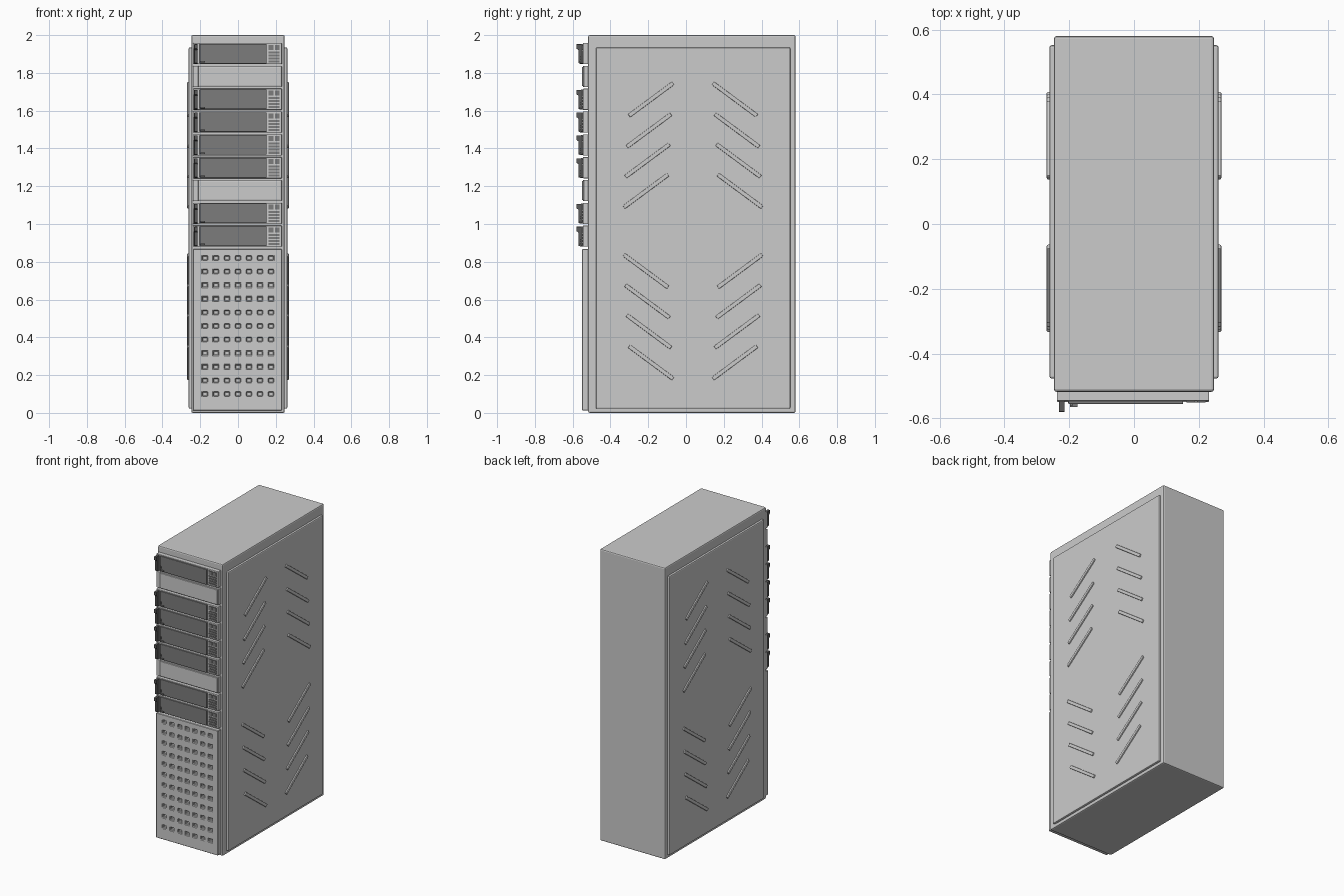
import bpy, bmesh, math
from mathutils import Matrix, Vector

if "Cube" in bpy.data.objects:
    bpy.data.objects.remove(bpy.data.objects["Cube"])


def mat(name, v):
    m = bpy.data.materials.new(name)
    m.diffuse_color = (v, v, v, 1)
    m.use_nodes = True
    m.node_tree.nodes["Principled BSDF"].inputs["Base Color"].default_value = m.diffuse_color
    return m


DARK = mat("dark_grey", 0.2)
BLACK = mat("handle_grey", 0.1)


def finish(name, bm, bevel=0, material=None):
    me = bpy.data.meshes.new(name)
    bm.to_mesh(me)
    bm.free()
    ob = bpy.data.objects.new(name, me)
    bpy.context.collection.objects.link(ob)
    if material:
        me.materials.append(material)
    if bevel:
        b = ob.modifiers.new("bevel", "BEVEL")
        b.width, b.segments, b.limit_method = bevel, 2, "ANGLE"
    return ob


def add_box(bm, x, y, z):
    c = Vector([(a + b) / 2 for a, b in (x, y, z)])
    s = [b - a for a, b in (x, y, z)]
    bmesh.ops.create_cube(bm, size=1, matrix=Matrix.Translation(c) @ Matrix.Diagonal((*s, 1)))


def boxes(name, items, bevel=0, material=None):
    bm = bmesh.new()
    for it in items:
        add_box(bm, *it)
    return finish(name, bm, bevel, material)


# Cabinet
boxes("cabinet_body", [((-0.247, 0.247), (-0.518, 0.58), (0, 2))], 0.008)

# Raised side panels
for side, s in (("left", -1), ("right", 1)):
    boxes(side + "_side_panel",
          [(tuple(sorted((s * 0.24, s * 0.261))), (-0.477, 0.552), (0.022, 1.935))], 0.007)

# Slanted side ribs, four per quadrant, mirrored in y, z and x
CY, CZ = 0.037, 0.963
RIBS = ((0.249, 0.212), (0.241, 0.373), (0.233, 0.532), (0.222, 0.696))
for side, s in (("left", -1), ("right", 1)):
    bm = bmesh.new()
    for sy in (-1, 1):
        for sz in (-1, 1):
            for dy, dz in RIBS:
                m = (Matrix.Translation((s * 0.263, CY + sy * dy, CZ + sz * dz))
                     @ Matrix.Rotation(-sy * sz * math.radians(36.5), 4, "X")
                     @ Matrix.Diagonal((0.013, 0.29, 0.021, 1)))
                bmesh.ops.create_cube(bm, size=1, matrix=m)
    finish(side + "_side_ribs", bm, 0.004)

# Perforated lower front panel
panel = boxes("lower_front_panel", [((-0.238, 0.232), (-0.55, -0.515), (0.012, 0.868))])
cutter = boxes("hole_cutter", [((x - 0.014, x + 0.014), (-0.57, -0.532), (z - 0.011, z + 0.011))
                               for x in [-0.175 + 0.0583 * i for i in range(7)]
                               for z in [0.1 + 0.072 * j for j in range(11)]])
cutter.hide_render = True
mod = panel.modifiers.new("holes", "BOOLEAN")
mod.operation, mod.solver, mod.object = "DIFFERENCE", "EXACT", cutter
bpy.context.view_layer.objects.active = panel
bpy.ops.object.modifier_apply(modifier="holes")
bpy.data.objects.remove(cutter)
bev = panel.modifiers.new("bevel", "BEVEL")
bev.width, bev.segments, bev.limit_method = 0.003, 1, "ANGLE"

# Handle: side profile with a hooked latch at the top, extruded in x
HANDLE = ((-0.53, 0.05), (-0.58, 0.05), (-0.58, 0.026), (-0.57, 0.02),
          (-0.57, -0.05), (-0.56, -0.054), (-0.53, -0.054))


def handle(name, zc):
    bm = bmesh.new()
    f = bm.faces.new([bm.verts.new((-0.232, y, zc + z)) for y, z in HANDLE])
    ext = bmesh.ops.extrude_face_region(bm, geom=[f])["geom"]
    bmesh.ops.translate(bm, vec=(0.018, 0, 0),
                        verts=[v for v in ext if isinstance(v, bmesh.types.BMVert)])
    bmesh.ops.recalc_face_normals(bm, faces=bm.faces)
    finish(name, bm, 0.002, BLACK)


# Stack of nine bays: seven drives and two blanks
for i in range(9):
    zc = 1.902 - 0.1208 * i
    z0, z1 = zc - 0.056, zc + 0.056
    n = str(i + 1)
    if i in (1, 6):
        boxes("blank_bay_" + n, [((-0.238, -0.21), (-0.545, -0.51), (z0, z1)),
                                 ((-0.207, 0.225), (-0.55, -0.51), (z0 + 0.005, z1 - 0.005)),
                                 ((-0.22, 0.232), (-0.542, -0.51), (z0, z1))], 0.003)
        continue
    boxes("drive_bezel_" + n, [((-0.238, 0.232), (-0.546, -0.51), (z0, z1))], 0.003)
    boxes("drive_face_" + n, [((-0.203, 0.152), (-0.556, -0.53), (z0 + 0.004, z1 - 0.004))],
          0.003, DARK)
    boxes("drive_tab_" + n, [((-0.198, -0.174), (-0.565, -0.54), (z0 + 0.008, z0 + 0.016)),
                             ((-0.198, -0.19), (-0.562, -0.54), (z0 + 0.026, z0 + 0.04))],
          0, DARK)
    # Indicator column: raised bars
    boxes("drive_indicator_bars_" + n,
          [((0.162, 0.22), (-0.551, -0.53), (zc - 0.047 + k * 0.016, zc - 0.036 + k * 0.016))
           for k in range(4)] +
          [((0.162, 0.187), (-0.551, -0.53), (zc + 0.02, zc + 0.046)),
           ((0.195, 0.22), (-0.551, -0.53), (zc + 0.02, zc + 0.046))], 0, DARK)
    handle("drive_handle_" + n, zc)
